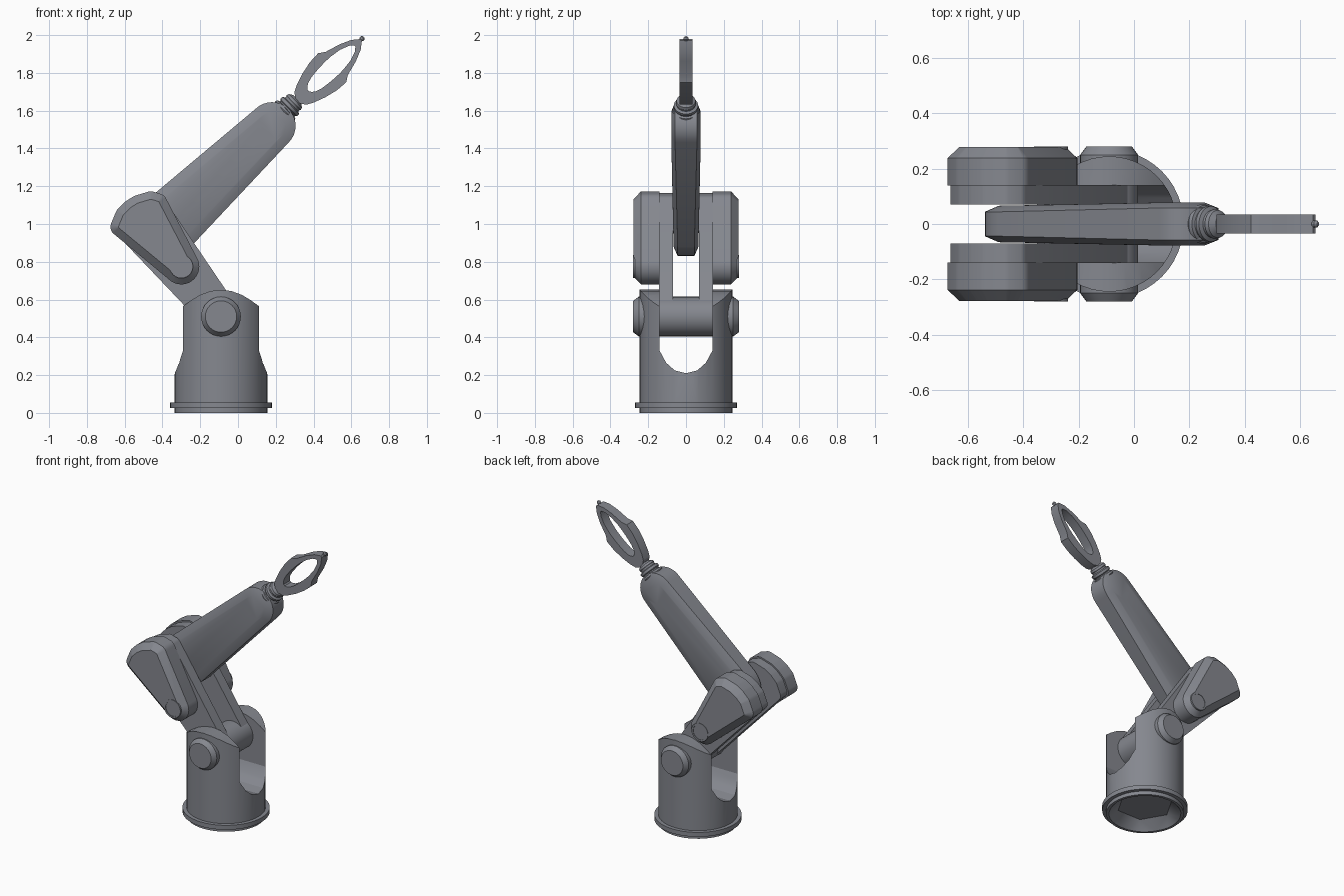
import bpy, bmesh, math
from mathutils import Vector, Matrix

if "Cube" in bpy.data.objects:
    bpy.data.objects.remove(bpy.data.objects["Cube"])

grey = bpy.data.materials.new("steel grey")
grey.diffuse_color = (0.235, 0.245, 0.275, 1)
grey.use_nodes = True
grey.node_tree.nodes["Principled BSDF"].inputs["Base Color"].default_value = grey.diffuse_color


def finish(bm, name):
    bmesh.ops.recalc_face_normals(bm, faces=bm.faces[:])
    me = bpy.data.meshes.new(name)
    bm.to_mesh(me)
    bm.free()
    me.materials.append(grey)
    ob = bpy.data.objects.new(name, me)
    bpy.context.collection.objects.link(ob)
    return ob


def hull(name, points):
    """Convex solid around points, with flat areas merged."""
    bm = bmesh.new()
    for p in points:
        bm.verts.new(p)
    res = bmesh.ops.convex_hull(bm, input=bm.verts[:])
    junk = {g for g in res["geom_interior"] + res["geom_unused"]
            if isinstance(g, bmesh.types.BMVert)}
    bmesh.ops.delete(bm, geom=list(junk), context='VERTS')
    bmesh.ops.dissolve_limit(bm, angle_limit=math.radians(0.5),
                             verts=bm.verts[:], edges=bm.edges[:])
    return finish(bm, name)


def ring(x, z, r, n=32):
    return [(x + r * math.cos(math.tau * i / n), z + r * math.sin(math.tau * i / n))
            for i in range(n)]


def plate(name, circles, layers):
    """Rounded plate across y; each layer is (y, inset of the outline)."""
    return hull(name, [(px, y, pz) for y, inset in layers for x, z, r in circles
                       for px, pz in ring(x, z, max(r - inset, 0.002))])


def prism(name, pts, depth, axis):
    """Extrude a profile across y (axis 'y') or across x (axis 'x')."""
    bm = bmesh.new()
    put = (lambda a, b, d: (a, d, b)) if axis == 'y' else (lambda a, b, d: (d, a, b))
    lo, hi = [[bm.verts.new(put(a, b, d)) for a, b in pts] for d in (-depth, depth)]
    bm.faces.new(lo)
    bm.faces.new(hi)
    for i in range(len(pts)):
        j = (i + 1) % len(pts)
        bm.faces.new((lo[i], lo[j], hi[j], hi[i]))
    return finish(bm, name)


def lathe(name, profile, origin, direction, n=32, closed=False):
    """Turn (radius, height) pairs around an axis."""
    bm = bmesh.new()
    rows = [[bm.verts.new((x, y, h)) for x, y in ring(0, 0, r, n)] for r, h in profile]
    for k in range(len(rows) if closed else len(rows) - 1):
        a, b = rows[k], rows[(k + 1) % len(rows)]
        for i in range(n):
            j = (i + 1) % n
            bm.faces.new((a[i], a[j], b[j], b[i]))
    if not closed:
        bm.faces.new(rows[0])
        bm.faces.new(rows[-1])
    turn = Vector((0, 0, 1)).rotation_difference(Vector(direction)).to_matrix().to_4x4()
    bm.transform(Matrix.Translation(origin) @ turn)
    return finish(bm, name)


def cut(ob, cutter, operation):
    mod = ob.modifiers.new("cut", 'BOOLEAN')
    mod.object, mod.operation, mod.solver = cutter, operation, 'EXACT'
    bpy.context.view_layer.update()
    me = bpy.data.meshes.new_from_object(
        ob.evaluated_get(bpy.context.evaluated_depsgraph_get()))
    ob.modifiers.clear()
    ob.data = me
    bpy.data.objects.remove(cutter)


CX = -0.09  # base axis

# Base: turned post, waisted from the front, with a fork slot and hollow foot
base = lathe("base", [(0.245, 0), (0.245, 0.7)], (CX, 0, 0), (0, 0, 1), 48)
half = [(0.3, -0.1), (0.3, 0.205), (0.245, 0.205), (0.235, 0.25), (0.207, 0.335),
        (0.207, 0.56), (0.16, 0.595), (0.11, 0.625), (0.055, 0.645), (0, 0.652)]
outline = [(CX + a, b) for a, b in half] + [(CX - a, b) for a, b in half[-2::-1]]
cut(base, prism("waist", outline, 0.4, 'y'), 'INTERSECT')
slot = [(0.14, 0.9), (0.14, 0.33), (0.105, 0.265), (0.06, 0.225), (0, 0.21)]
cut(base, prism("slot", slot + [(-a, b) for a, b in slot[-2::-1]], 0.6, 'x'), 'DIFFERENCE')
foot = [(x, y, -0.005) for x, y in ring(CX, 0, 0.232)] + \
       [(x, y, 0.06) for x, y in ring(CX, 0, 0.18, 6)]
cut(base, hull("hollow", foot), 'DIFFERENCE')
lathe("base_flange", [(0.24, 0.025), (0.27, 0.025), (0.27, 0.055), (0.24, 0.055)],
      (CX, 0, 0), (0, 0, 1), 48, True)

# Shoulder axle with chamfered end caps
lathe("shoulder_axle", [(0.083, -0.28), (0.105, -0.25), (0.105, 0.25), (0.083, 0.28)],
      (CX, 0, 0.51), (0, 1, 0))

# Lower arm plates and elbow housings, one on each side
fan = [(-0.625, 0.985, 0.05), (-0.6, 1.045, 0.05), (-0.565, 1.08, 0.05),
       (-0.528, 1.103, 0.05), (-0.462, 1.123, 0.05), (-0.425, 1.112, 0.05)]
for side, tag in ((-1, "front"), (1, "back")):
    plate(tag + "_lower_arm", [(x, z, 0.04) for x, z, r in fan] + [(CX, 0.51, 0.1)],
          [(side * 0.07, 0), (side * 0.142, 0)])
    plate(tag + "_elbow_housing", fan + [(-0.3, 0.775, 0.095)],
          [(side * 0.14, 0), (side * 0.238, 0), (side * 0.278, 0.042)])
    lathe(tag + "_housing_pin", [(0.062, 0.27), (0.062, 0.281), (0.05, 0.281), (0.05, 0.27)],
          (-0.3, 0, 0.775), (0, side, 0), 24, True)

# Forearm: tapered, chamfered on both sides, wider toward the wrist
elbow, wrist = (-0.37, 1.0, 0.17), (0.18, 1.52, 0.125)
pts = []
for (x, z, r), rim, face in ((elbow, 0.044, 0.066), (wrist, 0.058, 0.078)):
    for s in (-1, 1):
        pts += [(a, s * rim, b) for a, b in ring(x, z, r)]
        pts += [(a, s * face, b) for a, b in ring(x, z, r - 0.05)]
hull("forearm", pts)

# Wrist: stacked collars
aim = Vector((0.72, 0, 0.694)).normalized()
lathe("wrist", [(0.05, -0.05), (0.05, 0), (0.068, 0.004), (0.072, 0.014), (0.068, 0.026),
                (0.056, 0.03), (0.056, 0.036), (0.064, 0.042), (0.064, 0.058),
                (0.05, 0.064), (0.05, 0.072), (0.054, 0.078), (0.05, 0.092), (0.03, 0.105)],
      (0.238, 0, 1.588), aim)

# Gripper: two mirrored jaws forming a pointed loop
outer = [(0, 0.014), (0.02, 0.045), (0.055, 0.064), (0.12, 0.087), (0.19, 0.103),
         (0.255, 0.107), (0.288, 0.085), (0.37, 0.062), (0.43, 0.036), (0.468, 0.006)]
inner = [(0.08, 0.006), (0.09, 0.018), (0.105, 0.029), (0.14, 0.04), (0.2, 0.047),
         (0.255, 0.049), (0.29, 0.048), (0.35, 0.04), (0.4, 0.022), (0.422, 0.004)]
out = outer + [(u, -v) for u, v in outer[::-1]]
inn = inner + [(u, -v) for u, v in inner[::-1]]
start, across = Vector((0.315, 0, 1.65)), Vector((-aim.z, 0, aim.x))
bm = bmesh.new()
loops = [[bm.verts.new(start + aim * u + across * v + Vector((0, y, 0))) for u, v in prof]
         for prof, y in ((out, -0.034), (out, 0.034), (inn, 0.034), (inn, -0.034))]
for k in range(4):
    a, b = loops[k], loops[(k + 1) % 4]
    for i in range(len(out)):
        j = (i + 1) % len(out)
        bm.faces.new((a[i], a[j], b[j], b[i]))
finish(bm, "gripper")
lathe("gripper_tip", [(0.012, -0.03), (0.008, -0.008), (0.013, 0), (0.013, 0.01), (0.006, 0.018)],
      (0.653, 0, 1.978), aim, 12)

# Smooth the round walls and keep hard edges
bpy.ops.object.select_all(action='SELECT')
bpy.context.view_layer.objects.active = base
bpy.ops.object.shade_smooth_by_angle(angle=math.radians(25))
